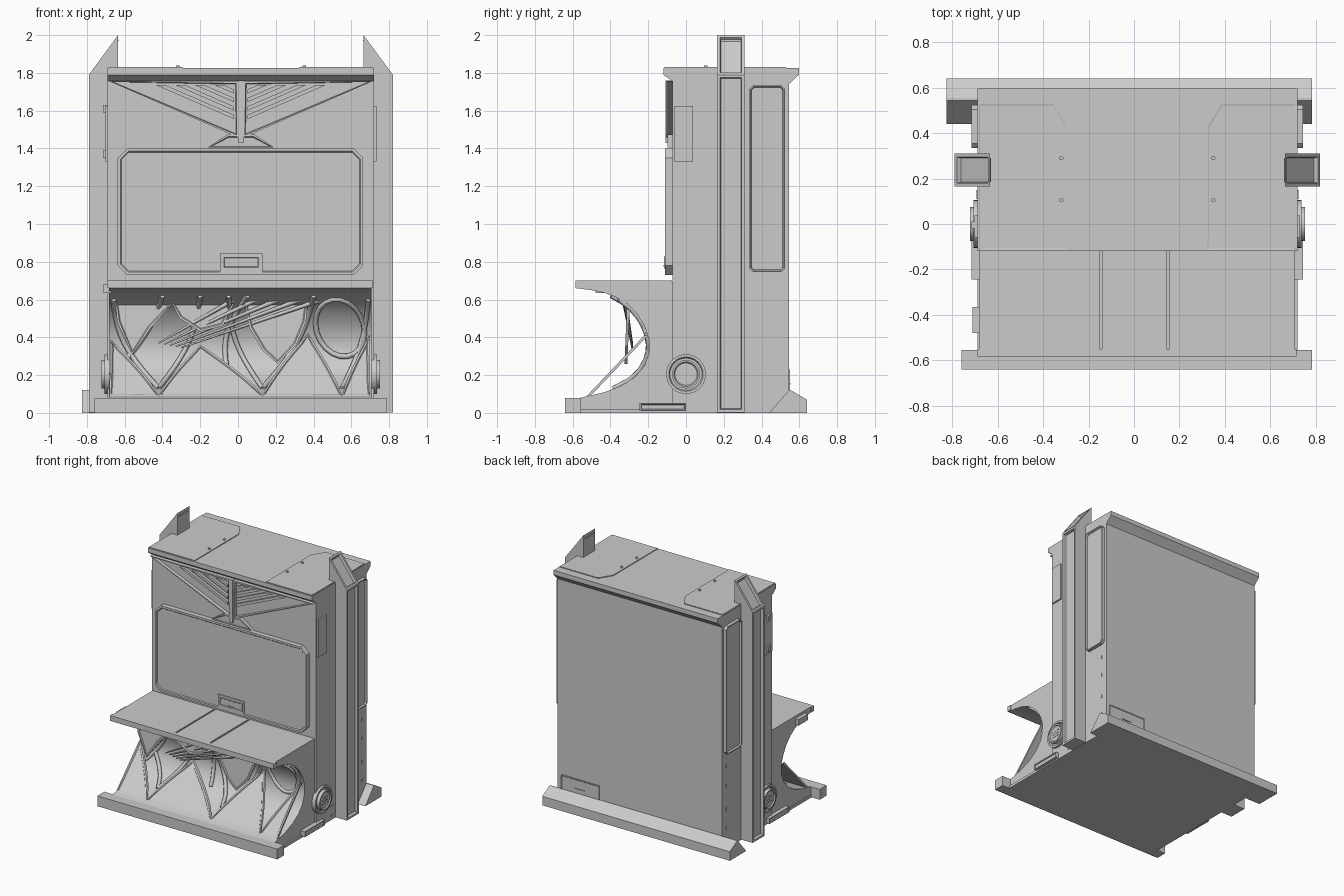
import bpy, bmesh, math
from mathutils import Vector

if "Cube" in bpy.data.objects:
    bpy.data.objects.remove(bpy.data.objects["Cube"])

CX = 0.015          # symmetry plane of the cabinet
HW = 0.705          # half width of the cabinet


def prism(name, pts, axis, a, b, recess=(), warp=None, smooth=False):
    """Extrude a 2D outline along an axis; recess = (direction, rim width, depth) insets."""
    place = {'x': lambda p, t: (t, p[0], p[1]),
             'y': lambda p, t: (p[0], t, p[1]),
             'z': lambda p, t: (p[0], p[1], t)}[axis]
    bm = bmesh.new()
    lo = [bm.verts.new(place(p, a)) for p in pts]
    hi = [bm.verts.new(place(p, b)) for p in pts]
    bm.faces.new(lo)
    bm.faces.new(hi[::-1])
    n = len(pts)
    for i in range(n):
        bm.faces.new((lo[i], lo[(i + 1) % n], hi[(i + 1) % n], hi[i]))
    bmesh.ops.recalc_face_normals(bm, faces=bm.faces)
    bm.normal_update()
    for d, w, depth in recess:
        fs = [f for f in bm.faces if f.normal.dot(Vector(d).normalized()) > 0.99]
        bmesh.ops.inset_individual(bm, faces=fs, thickness=w)
        bmesh.ops.inset_individual(bm, faces=fs, thickness=0.006, depth=-depth)
        bm.normal_update()
    if warp:
        for v in bm.verts:
            v.co.y += warp(v.co.z)
    me = bpy.data.meshes.new(name)
    bm.to_mesh(me)
    bm.free()
    ob = bpy.data.objects.new(name, me)
    bpy.context.collection.objects.link(ob)
    if smooth:
        bpy.ops.object.select_all(action='DESELECT')
        ob.select_set(True)
        bpy.context.view_layer.objects.active = ob
        bpy.ops.object.shade_smooth_by_angle(angle=math.radians(30))
    return ob


def box(name, x0, x1, y0, y1, z0, z1, recess=()):
    return prism(name, [(x0, y0), (x1, y0), (x1, y1), (x0, y1)], 'z', z0, z1, recess)


def cut_rect(u0, u1, v0, v1, c):
    return [(u0 + c, v0), (u1 - c, v0), (u1, v0 + c), (u1, v1 - c),
            (u1 - c, v1), (u0 + c, v1), (u0, v1 - c), (u0, v0 + c)]


def circle(u, v, r, n=32):
    return [(u + r * math.cos(2 * math.pi * i / n), v + r * math.sin(2 * math.pi * i / n))
            for i in range(n)]


def rods(name, paths, depth, taper=False):
    cu = bpy.data.curves.new(name, 'CURVE')
    cu.dimensions = '3D'
    cu.bevel_depth, cu.bevel_resolution, cu.use_fill_caps = depth, 1, True
    for path in paths:
        sp = cu.splines.new('POLY')
        sp.points.add(len(path) - 1)
        for i, (p, q) in enumerate(zip(sp.points, path)):
            p.co = (*q, 1)
            p.radius = 0.3 + 0.7 * i / (len(path) - 1) if taper else 1
    ob = bpy.data.objects.new(name, cu)
    bpy.context.collection.objects.link(ob)
    bpy.ops.object.select_all(action='DESELECT')
    ob.select_set(True)
    bpy.context.view_layer.objects.active = ob
    bpy.ops.object.convert(target='MESH')


FRONT = (0, -1, 0)

# Main cabinet, cornice and roof hatches
box('cabinet_body', CX - HW, CX + HW, -0.072, 0.545, 0.005, 1.77)
prism('cornice', [(-0.07, 1.755), (-0.12, 1.79), (-0.12, 1.825), (0.597, 1.825),
                  (0.597, 1.79), (0.545, 1.74)], 'x', CX - HW, CX + HW)
for s in (1, -1):
    X = lambda d: CX + s * d
    prism('roof_hatch', [(X(0.7), -0.115), (X(0.307), -0.115), (X(0.307), 0.43),
                         (X(0.368), 0.53), (X(0.7), 0.53)], 'z', 1.82, 1.831,
          [((0, 0, 1), 0.004, 0.002)])
    for y in (0.105, 0.29):
        prism('hatch_knob', circle(X(0.335), y, 0.009, 12), 'z', 1.825, 1.838)

# Lower cabinet with a concave front
CURVE = [(-0.58, 0.66), (-0.5, 0.65), (-0.43, 0.635), (-0.365, 0.61), (-0.31, 0.575), (-0.26, 0.525),
         (-0.22, 0.46), (-0.195, 0.39), (-0.195, 0.32), (-0.22, 0.25), (-0.27, 0.19),
         (-0.34, 0.145), (-0.43, 0.11), (-0.56, 0.08)]
prism('lower_cabinet', [(-0.06, 0.693), (-0.58, 0.693)] + CURVE + [(-0.56, 0.005), (-0.06, 0.005)],
      'x', -0.683, 0.708, smooth=True)
for x0, x1 in ((-0.683, -0.152), (-0.14, 0.143), (0.157, 0.708)):
    box('shelf_panel', x0, x1, -0.578, -0.073, 0.69, 0.701)
box('shelf_lip', -0.69, 0.715, -0.584, -0.55, 0.66, 0.701)


def surf(z):
    """Depth of the concave front at a given height."""
    for (y0, z0), (y1, z1) in zip(CURVE, CURVE[1:]):
        if z1 <= z <= z0:
            return y0 + (y1 - y0) * (z0 - z) / (z0 - z1)
    return -0.56


# Organic front: sloping lower petals, hanging blades, ribs and spikes
slope = lambda z: -0.525 + (z - 0.09) * 0.95
for x0, xm, x1, h in ((-0.68, -0.675, -0.42, 0.3), (-0.42, -0.2, 0.13, 0.27),
                      (0.13, 0.37, 0.55, 0.33), (0.55, 0.695, 0.70, 0.32)):
    T = [i / 6 for i in range(7)]
    up = [(x0 + (xm - x0) * t, 0.09 + h * t ** 0.8) for t in T]
    down = [(x1 + (xm - x1) * t, 0.09 + h * t ** 0.8) for t in T[-2::-1]]
    prism('lower_petal', up + down, 'y', 0, 0.02, [(FRONT, 0.01, 0.008)], slope)
for pts in ([(0.03, 0.6), (0.06, 0.45), (0.13, 0.33), (0.21, 0.26), (0.31, 0.36), (0.36, 0.48), (0.37, 0.6)],
            [(-0.36, 0.6), (-0.31, 0.5), (-0.2, 0.43), (-0.08, 0.46), (-0.01, 0.6)],
            [(-0.65, 0.59), (-0.64, 0.48), (-0.56, 0.31), (-0.46, 0.45), (-0.33, 0.6)]):
    prism('hanging_blade', pts, 'y', 0, 0.015, [(FRONT, 0.012, 0.006)],
          lambda z: -0.325 + (z - 0.27) * 0.04)
ribs = [[(0.54 + 0.13 * math.cos(a), 0.45 + 0.15 * math.sin(a) - 0.2 * 0.13 * math.cos(a))
         for a in [i * math.pi / 10 for i in range(21)]]]
for x0, z0, x1, z1, bow in ((0.13, 0.13, 0.4, 0.62, 0.05), (0.13, 0.13, -0.05, 0.62, -0.05),
                            (-0.42, 0.13, -0.2, 0.62, 0.05), (-0.42, 0.13, -0.66, 0.6, -0.06),
                            (0.55, 0.13, 0.69, 0.6, 0.03), (-0.67, 0.2, -0.4, 0.62, 0.04),
                            (-0.05, 0.2, 0.05, 0.62, -0.06)):
    ribs.append([(x0 + (x1 - x0) * t + bow * math.sin(math.pi * t), z0 + (z1 - z0) * t)
                 for t in [i / 10 for i in range(11)]])
rods('concave_ribs', [[(x, surf(z) - 0.004, z) for x, z in r] for r in ribs], 0.014)
rods('diagonal_spikes', [[(-0.42 + 0.03 * i, -0.285, 0.37 - 0.006 * i),
                          (0.05 + 0.14 * i, -0.335, 0.64 + 0.004 * i)] for i in range(5)], 0.016, True)

# Base bars
box('front_base_bar', -0.76, 0.785, -0.64, -0.555, 0, 0.08)
prism('rear_base_bar', [(0.44, 0), (0.545, 0.12), (0.555, 0.12), (0.64, 0.07), (0.64, 0)],
      'x', -0.825, 0.785)
box('floor_plate', -0.69, 0.72, -0.56, 0.54, 0, 0.02)

# Screen panel with latch
prism('screen_panel', cut_rect(-0.637, 0.663, 0.73, 1.40, 0.05), 'y', -0.07, -0.11,
      [(FRONT, 0.016, 0.006)])
box('latch_housing', -0.095, 0.13, -0.112, -0.08, 0.745, 0.845)
box('latch_plate', -0.08, 0.115, -0.117, -0.1, 0.765, 0.828, [(FRONT, 0.008, 0.006)])
box('latch_slot', -0.005, 0.04, -0.119, -0.1, 0.775, 0.782)

# Louvred ornament under the cornice
prism('ornament_foot', [(CX - 0.175, 1.405), (CX + 0.175, 1.405), (CX + 0.07, 1.475),
                        (CX - 0.07, 1.475)], 'y', -0.07, -0.098, [(FRONT, 0.012, 0.01)])
box('ornament_spine', CX - 0.013, CX + 0.013, -0.108, -0.07, 1.43, 1.76)
for s in (1, -1):
    X = lambda d: CX + s * d
    prism('ornament_wing', [(X(0.012), 1.757), (X(0.7), 1.757), (X(0.012), 1.457)],
          'y', -0.07, -0.102, [(FRONT, 0.018, 0.024)])
    for h in (0.045, 0.09, 0.135, 0.18):
        e = h / 0.436
        prism('ornament_louvre', [(X(0.035), 1.735 - h), (X(0.035 + e), 1.735),
                                  (X(0.035 + e - 0.05), 1.735), (X(0.035), 1.757 - h)],
              'y', -0.07, -0.098)

# Mirrored side details
for s in (1, -1):
    X = lambda d: CX + s * d
    OUT = (s, 0, 0)
    prism('side_post', [(X(0.69), 0.003), (X(0.805), 0.003), (X(0.805), 1.79), (X(0.65), 2.0),
                        (X(0.65), 1.82), (X(0.69), 1.82)], 'y', 0.165, 0.31,
          [(OUT, 0.022, 0.02), ((s * 0.21, 0, 0.155), 0.022, 0.02)])
    prism('rear_side_panel', cut_rect(0.335, 0.525, 0.745, 1.735, 0.02), 'x', X(0.69), X(0.73),
          [(OUT, 0.008, 0.012)])
    box('side_plate', X(0.69), X(0.717), -0.06, 0.037, 1.33, 1.625)
    # Round side grille
    prism('grille_ring', circle(0, 0.205, 0.105), 'x', X(0.66), X(0.722), [(OUT, 0.014, 0.01)], smooth=True)
    prism('grille_inner_ring', circle(0, 0.205, 0.075), 'x', X(0.69), X(0.738), [(OUT, 0.01, 0.008)], smooth=True)
    for i in range(-2, 3):
        for j in (-1, 0, 1):
            prism('grille_stud', circle(i * 0.016, 0.205 + j * 0.022, 0.005, 6), 'x', X(0.72), X(0.733))
    # Low drawer and small slots
    box('low_drawer', X(0.66), X(0.73), -0.245, 0.0, 0.01, 0.052, [(OUT, 0.008, 0.006)])
    for z in (0.165, 0.31, 0.49, 0.64):
        box('side_slot', X(0.69), X(0.709), 0.487, 0.496, z - 0.012, z + 0.012)
    for z in (0.035, 0.105):
        box('low_slot', X(0.69), X(0.709), 0.11, 0.15, z - 0.003, z + 0.003)

# Asymmetric extras: left shelf box, left hinges, rear access plate
box('shelf_side_box', -0.712, -0.67, -0.48, -0.365, 0.635, 0.682)
for z in (1.37, 1.61):
    box('side_hinge', -0.715, -0.69, -0.02, 0.01, z - 0.02, z + 0.02)
box('rear_access_plate', 0.36, 0.69, 0.53, 0.551, 0.1, 0.23, [((0, 1, 0), 0.006, 0.004)])
box('rear_access_slot', 0.49, 0.57, 0.54, 0.553, 0.15, 0.157)
